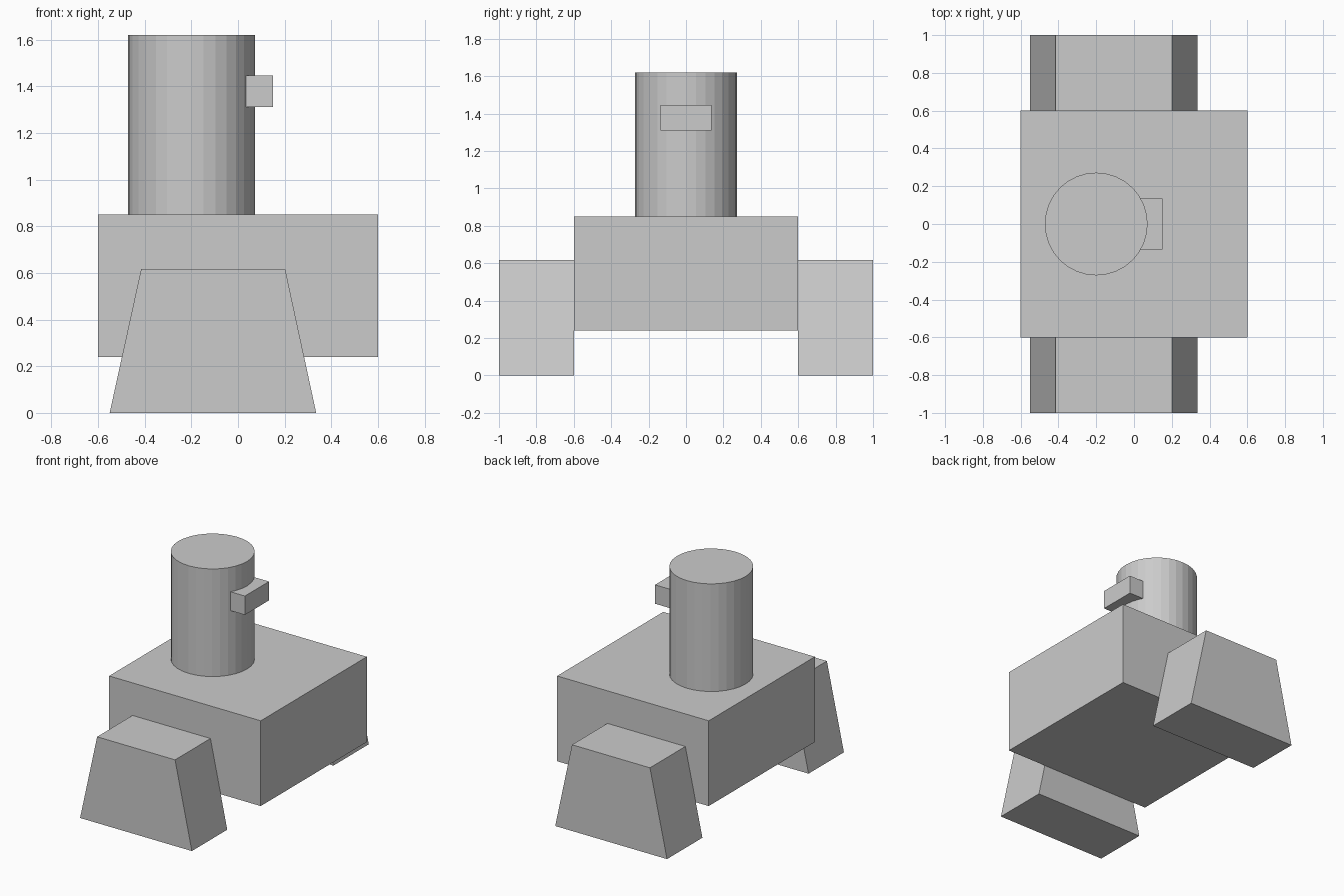
import bpy, bmesh

if "Cube" in bpy.data.objects:
    bpy.data.objects.remove(bpy.data.objects["Cube"])


def box(name, lo, hi):
    bpy.ops.mesh.primitive_cube_add(size=1, location=[(a + b) / 2 for a, b in zip(lo, hi)])
    ob = bpy.context.object
    ob.name = name
    ob.scale = [b - a for a, b in zip(lo, hi)]
    bpy.ops.object.transform_apply(location=False, rotation=False, scale=True)
    return ob


def side_foot(name, y0, y1):
    # Trapezoid profile in the xz plane, extruded along y
    profile = [(-0.55, 0), (0.335, 0), (0.202, 0.617), (-0.415, 0.617)]
    bm = bmesh.new()
    face = bm.faces.new([bm.verts.new((x, y0, z)) for x, z in profile])
    new = bmesh.ops.extrude_face_region(bm, geom=[face])["geom"]
    moved = [g for g in new if isinstance(g, bmesh.types.BMVert)]
    bmesh.ops.translate(bm, verts=moved, vec=(0, y1 - y0, 0))
    bmesh.ops.recalc_face_normals(bm, faces=bm.faces)
    mesh = bpy.data.meshes.new(name)
    bm.to_mesh(mesh)
    bm.free()
    bpy.context.collection.objects.link(bpy.data.objects.new(name, mesh))


# Main body
box("body", (-0.6, -0.6, 0.24), (0.6, 0.6, 0.85))

# Feet on both sides
side_foot("front_foot", -1.0, -0.6)
side_foot("back_foot", 0.6, 1.0)

# Cylindrical head standing on the body
bpy.ops.mesh.primitive_cylinder_add(vertices=32, radius=0.272, depth=0.77,
                                    location=(-0.2, 0, 1.235))
bpy.context.object.name = "head"

# Eye bar set into the head
box("eye_bar", (0.015, -0.136, 1.31), (0.15, 0.136, 1.445))
